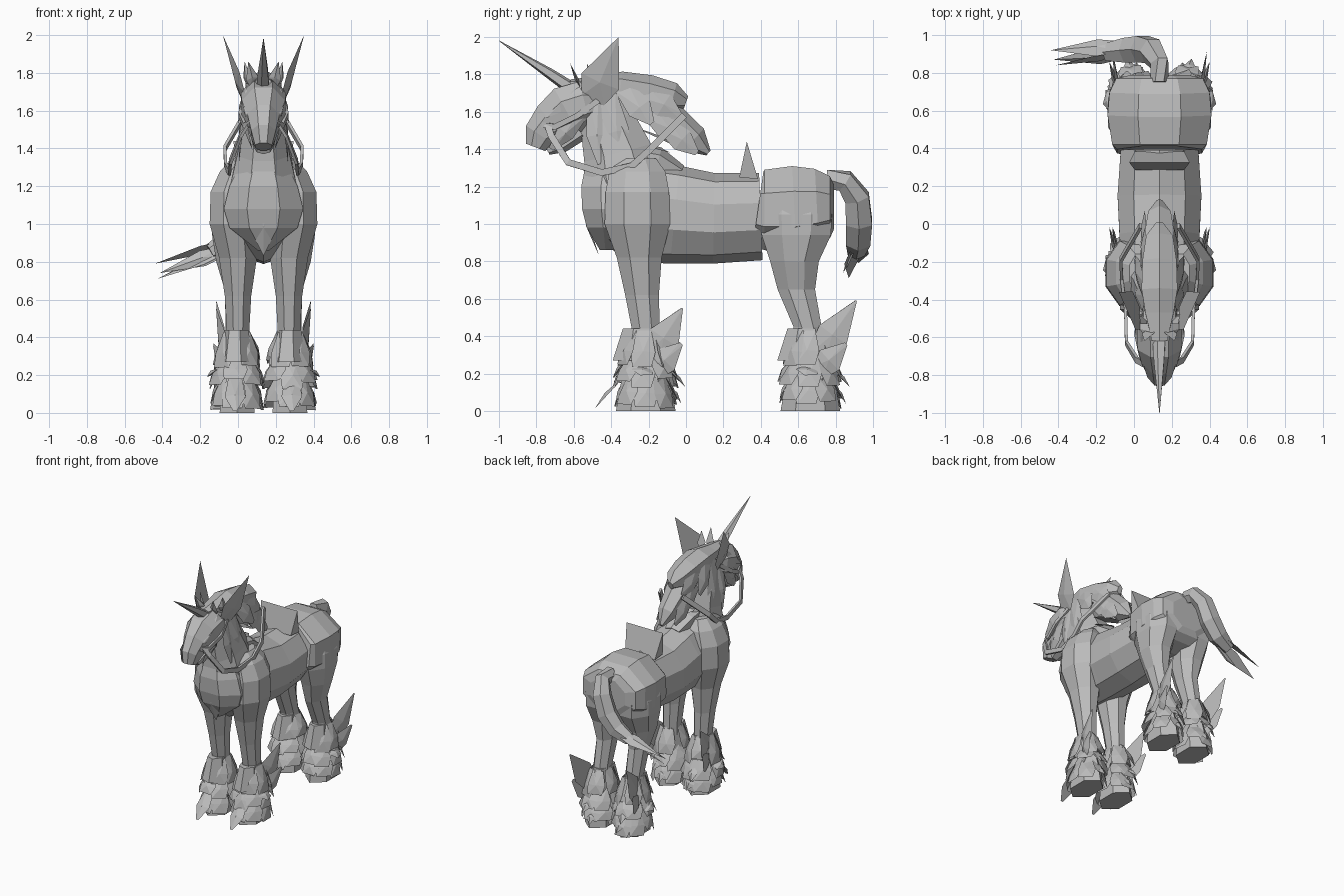
import bpy, math, random
from mathutils import Vector as V

random.seed(4)
CX = 0.135          # the body's mid-line; the swept tail fills the other side
grey = bpy.data.materials.new("stone grey")
grey.diffuse_color = (0.5, 0.5, 0.5, 1)


def make(name, verts, faces):
    me = bpy.data.meshes.new(name)
    me.from_pydata([(v[0] + CX, v[1], v[2]) for v in verts], [], faces)
    me.materials.append(grey)
    ob = bpy.data.objects.new(name, me)
    bpy.context.collection.objects.link(ob)
    return ob


def loft(name, secs, n=8, axis=None, ref=(1, 0, 0)):
    """Skin rings (x, y, z, radius along ref, radius across) into a faceted tube."""
    verts, faces = [], []
    pts = [V(s[:3]) for s in secs]
    k = 1 / math.cos(math.pi / n)
    for i, s in enumerate(secs):
        t = V(axis) if axis else pts[min(i + 1, len(pts) - 1)] - pts[max(i - 1, 0)]
        t.normalize()
        u = (V(ref) - t * t.dot(V(ref))).normalized()
        w = t.cross(u)
        for j in range(n):
            a = 2 * math.pi * (j + 0.5) / n
            verts.append(pts[i] + u * (math.cos(a) * s[3] * k) + w * (math.sin(a) * s[4] * k))
    for i in range(len(secs) - 1):
        for j in range(n):
            b, c = i * n, (j + 1) % n
            faces.append((b + j, b + c, b + n + c, b + n + j))
    faces.append(tuple(reversed(range(n))))
    faces.append(tuple(range(len(verts) - n, len(verts))))
    return make(name, verts, faces)


def blades(name, items, frac=0.6):
    """Folded pointed plates: (root, tip, width, outward normal, tip width share)."""
    verts, faces = [], []
    for root, tip, width, nrm, blunt in items:
        root, tip, nrm = V(root), V(tip), V(nrm).normalized()
        s = (tip - root).cross(nrm).normalized() * width / 2
        mid, o = root.lerp(tip, frac), len(verts)
        verts += [root - s * 0.6, root + s * 0.6, mid + s, tip + s * blunt,
                  tip - s * blunt * 0.8, mid - s, mid + nrm * 0.018]
        faces += [tuple(o + q for q in (j, (j + 1) % 6, 6)) for j in range(6)]
        faces.append(tuple(o + q for q in (5, 4, 3, 2, 1, 0)))
    return make(name, verts, faces)


# barrel, rump and chest
loft("barrel", [(0, y, z, rx, rz) for y, z, rx, rz in (
    (-.45, 1.1, .15, .17), (-.27, 1.07, .2, .26), (-.06, 1.05, .212, .25),
    (.15, 1.03, .222, .23), (.4, 1.04, .205, .222))], 10)
loft("rump", [(0, y, z, rx, rz) for y, z, rx, rz in (
    (.385, 1.08, .225, .2), (.42, 1.075, .25, .215), (.58, 1.08, .275, .23), (.7, 1.09, .265, .205),
    (.77, 1.09, .23, .165), (.79, 1.09, .15, .12))], 8)
loft("chest", [(0, -.37, 1.3, .13, .17), (0, -.38, 1.2, .18, .18), (0, -.38, 1.08, .21, .175),
               (0, -.38, .98, .18, .15), (0, -.41, .86, .03, .05)], 8, (0, 0, -1))
loft("withers", [(0, -.3, 1.34, .1, .1), (0, -.15, 1.33, .1, .07), (0, -.03, 1.27, .06, .04)], 6)
# neck and head
loft("neck", [(0, -.33, 1.2, .18, .22), (0, -.365, 1.38, .14, .185),
              (0, -.42, 1.54, .11, .15), (0, -.48, 1.68, .08, .1)])
loft("head", [(0, -.45, 1.65, .08, .08), (0, -.54, 1.64, .12, .125), (0, -.64, 1.605, .115, .135),
              (0, -.715, 1.545, .085, .115), (0, -.78, 1.475, .065, .09), (0, -.805, 1.41, .045, .055)])
loft("lower_jaw", [(0, -.57, 1.5, .07, .05), (0, -.67, 1.43, .055, .045), (0, -.74, 1.39, .035, .02)], 6)
loft("horn", [(0, -.62, 1.73, .03, .03), (0, -.73, 1.805, .024, .024), (0, -1, 1.98, .001, .001)], 5)
blades("chest_plate", [((0, -.55, 1.1), (0, -.465, .83), .16, (0, -1, -.3), 0)], .4)
make("saddle_ridge", [(-.13, .285, 1.25), (.13, .285, 1.25), (.13, .385, 1.24), (-.13, .385, 1.24),
                      (-.16, .325, 1.44), (.16, .325, 1.44)],
     [(0, 1, 5, 4), (2, 3, 4, 5), (1, 2, 5), (3, 0, 4), (3, 2, 1, 0)])

# mane: a crest behind the poll with loose locks hanging over the neck
loft("mane_crest", [(0, -.62, 1.75, .04, .02), (0, -.47, 1.74, .075, .045), (0, -.35, 1.735, .095, .07),
                    (0, -.2, 1.705, .09, .08), (0, -.07, 1.675, .07, .07), (0, .0, 1.65, .02, .03)], 6)
loft("mane_fall", [(0, -.24, 1.66, .08, .05), (0, -.08, 1.57, .08, .07),
                   (0, .04, 1.45, .06, .07), (0, .12, 1.38, .015, .015)], 6)
locks = [((0, -.28, 1.52), (0, -.02, 1.4), .16, (0, .5, 1), .2),
         ((0, -.3, 1.44), (0, -.08, 1.38), .16, (0, .5, 1), .2)]
for s in (-1, 1):
    for y, z, dy, dz, w in ((-.5, 1.7, .04, -.38, .11), (-.42, 1.72, .08, -.38, .14),
                            (-.35, 1.74, .17, -.2, .14), (-.25, 1.72, .22, -.14, .14),
                            (-.2, 1.6, .18, -.15, .14), (-.14, 1.55, .2, -.17, .13)):
        locks.append(((s * .085, y, z), (s * (.13 if y < -.3 else .08), y + dy, z + dz), w, (s, 0, .2), .25))
blades("mane_locks", locks)

# tail: a curved stem sweeping sideways into three points
loft("tail", [(0, .75, 1.24, .05, .04), (0, .85, 1.23, .055, .045), (-.04, .915, 1.14, .065, .06),
              (-.09, .925, 1.01, .07, .065), (-.17, .92, .91, .065, .06), (-.28, .91, .85, .045, .04)],
     6, ref=(0, 1, .001))
blades("tail_points", [((-.2, .94, .9), (-.575, .92, .79), .1, (0, .5, 1), 0),
                       ((-.2, .9, .86), (-.56, .87, .71), .1, (0, -.5, 1), 0),
                       ((-.2, .9, .86), (-.55, .84, .74), .09, (0, -1, .3), 0)], .35)

FRONT = ((.1, -.26, 1.35, .06, .1), (.13, -.26, 1.28, .1, .15), (.16, -.26, 1.17, .12, .17),
         (.16, -.26, 1, .125, .175), (.135, -.25, .82, .1, .12), (.135, -.235, .62, .07, .09),
         (.135, -.215, .44, .06, .075), (.135, -.22, .15, .06, .075))
HIND = ((.14, .59, 1.15, .1, .17), (.15, .59, 1.05, .122, .19),
        (.15, .59, .94, .122, .185), (.15, .58, .8, .1, .13), (.14, .59, .65, .065, .1),
        (.14, .65, .45, .06, .075), (.14, .66, .15, .06, .075))

for side, s in (("left", 1), ("right", -1)):
    for part, secs, cy in (("front", FRONT, -.215), ("hind", HIND, .665)):
        tag = f"{part}_{side}"
        # leg with muscle, flared cuff and blocky hoof
        loft(tag + "_leg", [(s * x, y, z, a, b) for x, y, z, a, b in secs], 8, (0, 0, -1))
        loft(tag + "_cuff", [(s * .14, cy - .02, .44, .06, .095), (s * .14, cy - .02, .27, .085, .145)],
             7, (0, 0, -1))
        loft(tag + "_hoof", [(s * .14, cy, .26, .065, .085), (s * .14, cy, .15, .085, .115),
                             (s * .14, cy, 0, .092, .138)], 6, (0, 0, -1))
        # layered feathering round the foot
        plates = []
        for z0, z1, r0, r1, n in ((.43, .25, .08, .125, 6), (.3, .14, .085, .15, 8), (.2, .03, .09, .142, 8)):
            for j in range(n):
                a = 2 * math.pi * (j + random.uniform(-.2, .2)) / n
                c, d = math.cos(a), math.sin(a)
                dz = random.uniform(-.02, .04)
                plates.append(((s * .14 + c * r0 * .8, cy + d * r0, z0),
                               (s * .14 + c * r1 * .95, cy + d * r1 * 1.15, z1 + dz),
                               .13, (c, d, .3), .9))
        plates += [((s * .14, cy + .1, .24), (s * .17, cy + .21, .13), .07, (0, 1, .6), 0),
                   ((s * .14, cy + .1, .16), (s * .12, cy + .19, .04), .07, (0, 1, .6), 0),
                   ((s * .22, cy, .24), (s * .3, cy - .03, .19), .12, (s, 0, 1), 0)]
        if part == "front":
            plates.append(((s * .15, cy - .1, .2), (s * .15, cy - .275, .01), .11, (0, -1, .8), .2))
        blades(tag + "_feathers", plates)
        # large swept points
        top = (s * .25, cy + .195, .55) if part == "front" else (s * .25, cy + .245, .59)
        blades(tag + "_points", [((s * .2, cy + .02, .26), top, .18, (s, -.2, 0), .05),
                                 ((s * .21, cy + .03, .2), (s * .265, cy + .19, .36), .15, (s, -.2, 0), .15)],
               .45)
    # ears and the small tufts beside them
    blades(side + "_ear", [((s * .1, -.5, 1.66), (s * .215, -.36, 2.0), .22, (s, -.2, -.3), 0)], .3)
    blades(side + "_tuft", [((s * .05, -.56, 1.73), (s * .08, -.62, 1.86), .07, (0, -1, .3), 0),
                            ((s * .08, -.5, 1.74), (s * .1, -.53, 1.86), .06, (s, -1, 0), 0)], .3)
    # brow and cheek plates
    blades(side + "_brow", [((s * .1, -.56, 1.72), (s * .09, -.75, 1.57), .07, (s, -.3, .4), .2),
                            ((s * .11, -.53, 1.62), (s * .06, -.72, 1.4), .1, (s, 0, -.2), .3)])
    # rein looping from the mouth to the mane
    loft(side + "_rein", [(s * x, y, z, .008, .018) for x, y, z in (
        (.08, -.74, 1.53), (.12, -.72, 1.47), (.175, -.63, 1.33), (.18, -.45, 1.275),
        (.2, -.29, 1.31), (.205, -.19, 1.4), (.1, -.01, 1.58))], 4)
    loft(side + "_bridle", [(s * x, y, z, .008, .015) for x, y, z in (
        (.1, -.47, 1.66), (.125, -.58, 1.58), (.1, -.7, 1.52), (.07, -.77, 1.53))], 4)
